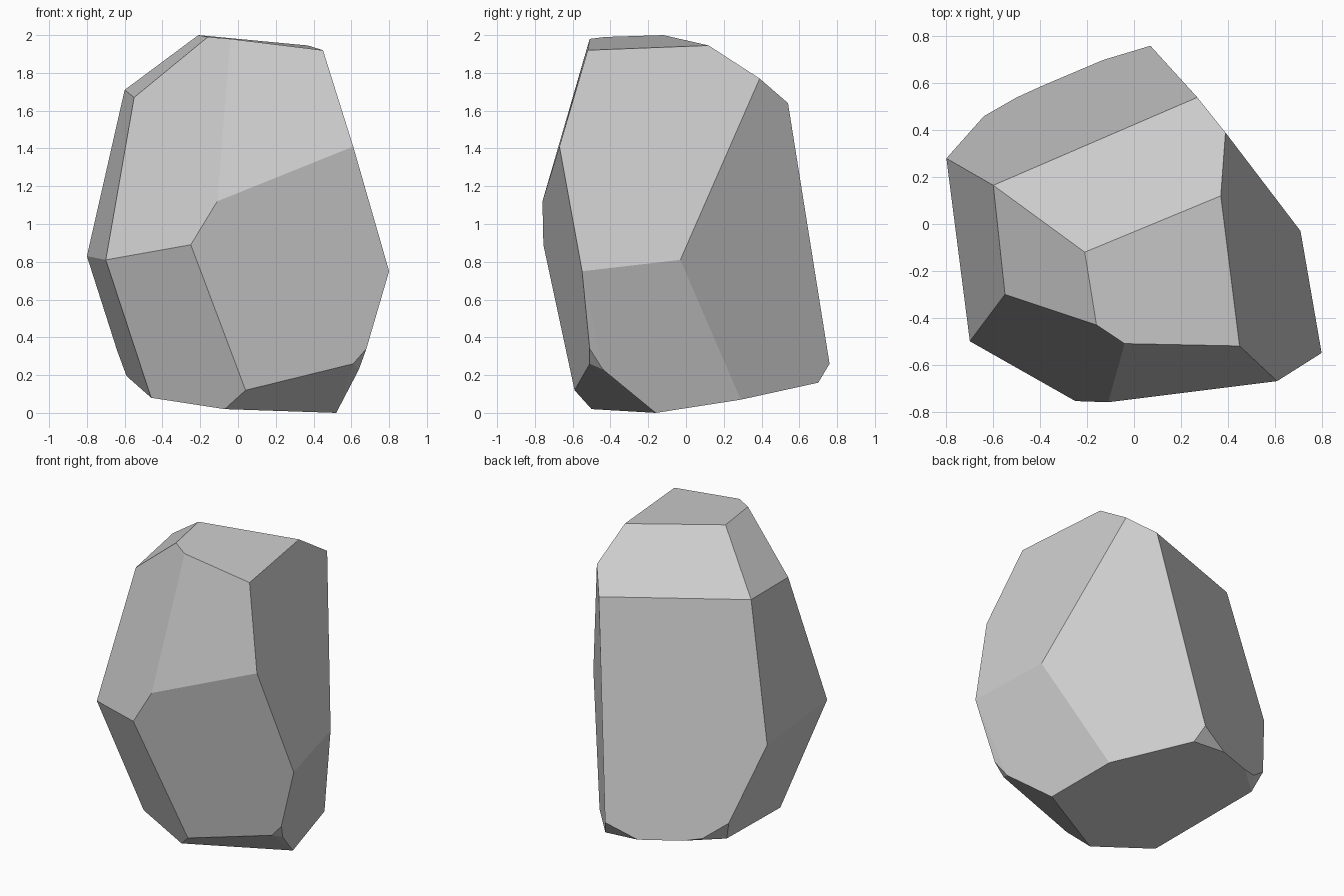
import bpy
import bmesh
import math

default_cube = bpy.data.objects.get("Cube")
if default_cube:
    bpy.data.objects.remove(default_cube, do_unlink=True)


def flat_material(name, colour):
    material = bpy.data.materials.new(name)
    material.use_nodes = True
    material.diffuse_color = colour
    shader = next(node for node in material.node_tree.nodes if node.type == "BSDF_PRINCIPLED")
    shader.inputs["Base Color"].default_value = colour
    shader.inputs["Roughness"].default_value = 0.9
    return material


def faceted_stone(name, corners, material, flatness):
    """Wrap the corners in a convex skin and merge nearly coplanar triangles."""
    bm = bmesh.new()
    for corner in corners:
        bm.verts.new(corner)
    hull = bmesh.ops.convex_hull(bm, input=bm.verts[:])
    unused = [item for item in hull["geom_interior"] if isinstance(item, bmesh.types.BMVert)]
    bmesh.ops.delete(bm, geom=unused, context="VERTS")
    bmesh.ops.dissolve_limit(bm, angle_limit=flatness, verts=bm.verts[:], edges=bm.edges[:])
    bmesh.ops.recalc_face_normals(bm, faces=bm.faces[:])
    mesh = bpy.data.meshes.new(name)
    bm.to_mesh(mesh)
    bm.free()
    mesh.materials.append(material)
    stone = bpy.data.objects.new(name, mesh)
    bpy.context.collection.objects.link(stone)
    return stone


# Sloping crown facet and the bevels around it
crown = [
    (-.21, -.12, 2), (-.16, -.43, 1.99), (-.04, -.51, 1.98),
    (.45, -.52, 1.92), (.37, .12, 1.945),
]

# Shoulder corners below the crown
shoulder = [
    (-.55, -.3, 1.67), (-.6, .165, 1.71),
    (.27, .54, 1.64), (.39, .39, 1.77), (.61, -.67, 1.41),
]

# Widest corners around the middle
belt = [
    (-.11, -.76, 1.12), (-.25, -.755, .89), (-.7, -.5, .81),
    (-.8, .28, .83), (.71, -.03, .81), (.8, -.55, .75),
]

# Chipped lower corners
chips = [
    (.04, -.59, .12), (.61, -.51, .26), (.68, -.51, .34), (.64, -.44, .23),
    (.07, .76, .26), (-.64, .46, .33), (-.5, .54, .22),
]

# Tilted underside facet
underside = [
    (.52, -.16, 0), (-.07, -.5, .02), (-.46, -.345, .08), (-.59, .41, .195),
    (-.39, .59, .195), (-.13, .7, .175), (.11, .7, .16), (.44, .29, .07),
]

grey = flat_material("stone grey", (.6, .6, .6, 1))
faceted_stone("rock", crown + shoulder + belt + chips + underside, grey, math.radians(4))
